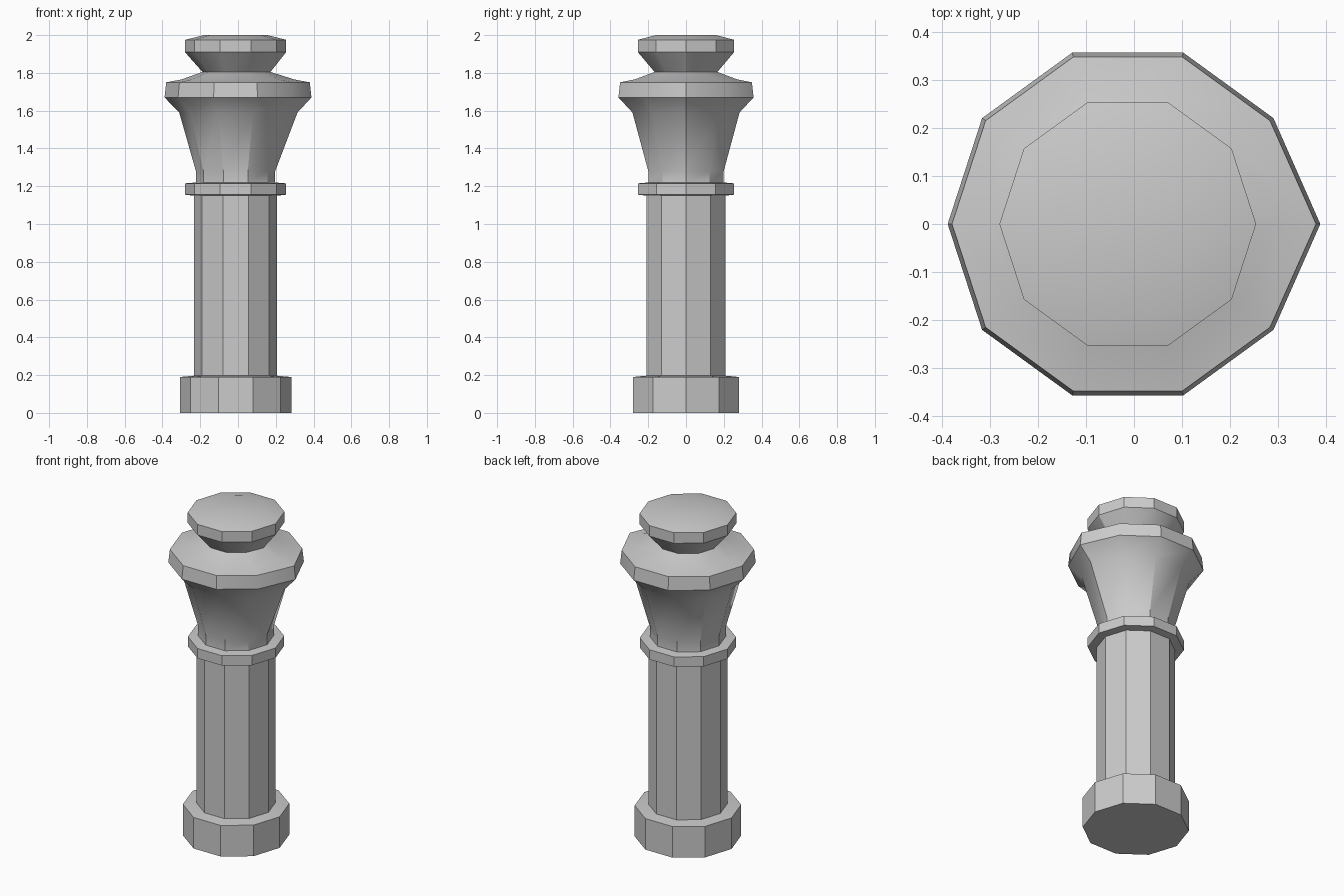
import bpy, bmesh, math

if "Cube" in bpy.data.objects:
    bpy.data.objects.remove(bpy.data.objects["Cube"])

SIDES = 10
CX = -0.013  # axis of the post; the head bulges slightly to +x


def lathe(name, profile, bottom=False, top=False):
    """Ten-sided turned part. Profile points: radius, height, extra push of the +x corner."""
    bm = bmesh.new()
    rings = []
    for r, z, push in profile:
        ring = []
        for i in range(SIDES):
            a = 2 * math.pi * i / SIDES
            x = CX + r * math.cos(a) + (push if i == 0 else 0)
            ring.append(bm.verts.new((x, r * math.sin(a), z)))
        rings.append(ring)
    for lo, hi in zip(rings, rings[1:]):
        for i in range(SIDES):
            j = (i + 1) % SIDES
            bm.faces.new((lo[i], lo[j], hi[j], hi[i]))
    if bottom:
        bm.faces.new(rings[0][::-1])
    if top:
        bm.faces.new(rings[-1])
    mesh = bpy.data.meshes.new(name)
    bm.to_mesh(mesh)
    bm.free()
    obj = bpy.data.objects.new(name, mesh)
    bpy.context.collection.objects.link(obj)
    bpy.ops.object.select_all(action='DESELECT')
    obj.select_set(True)
    bpy.context.view_layer.objects.active = obj
    bpy.ops.object.shade_smooth_by_angle(angle=math.radians(30))
    return obj


# Foot block with its top ledge
lathe("base", [(0.295, 0, 0), (0.295, 0.19, 0), (0.219, 0.197, 0)], bottom=True)

# Straight shaft
lathe("shaft", [(0.219, 0.197, 0), (0.219, 1.15, 0)])

# Collar ring
lathe("collar", [(0.219, 1.15, 0), (0.267, 1.155, 0),
                 (0.267, 1.215, 0), (0.21, 1.22, 0)])

# Flared head
lathe("head", [(0.21, 1.22, 0), (0.21, 1.28, 0), (0.298, 1.59, 0.03),
               (0.376, 1.67, 0.026), (0.367, 1.75, 0.026),
               (0.287, 1.765, 0.025), (0.175, 1.805, 0.01)])

# Cap on top
lathe("cap", [(0.175, 1.805, 0.01), (0.268, 1.91, 0),
              (0.268, 1.975, 0), (0.168, 2.0, 0)], top=True)
